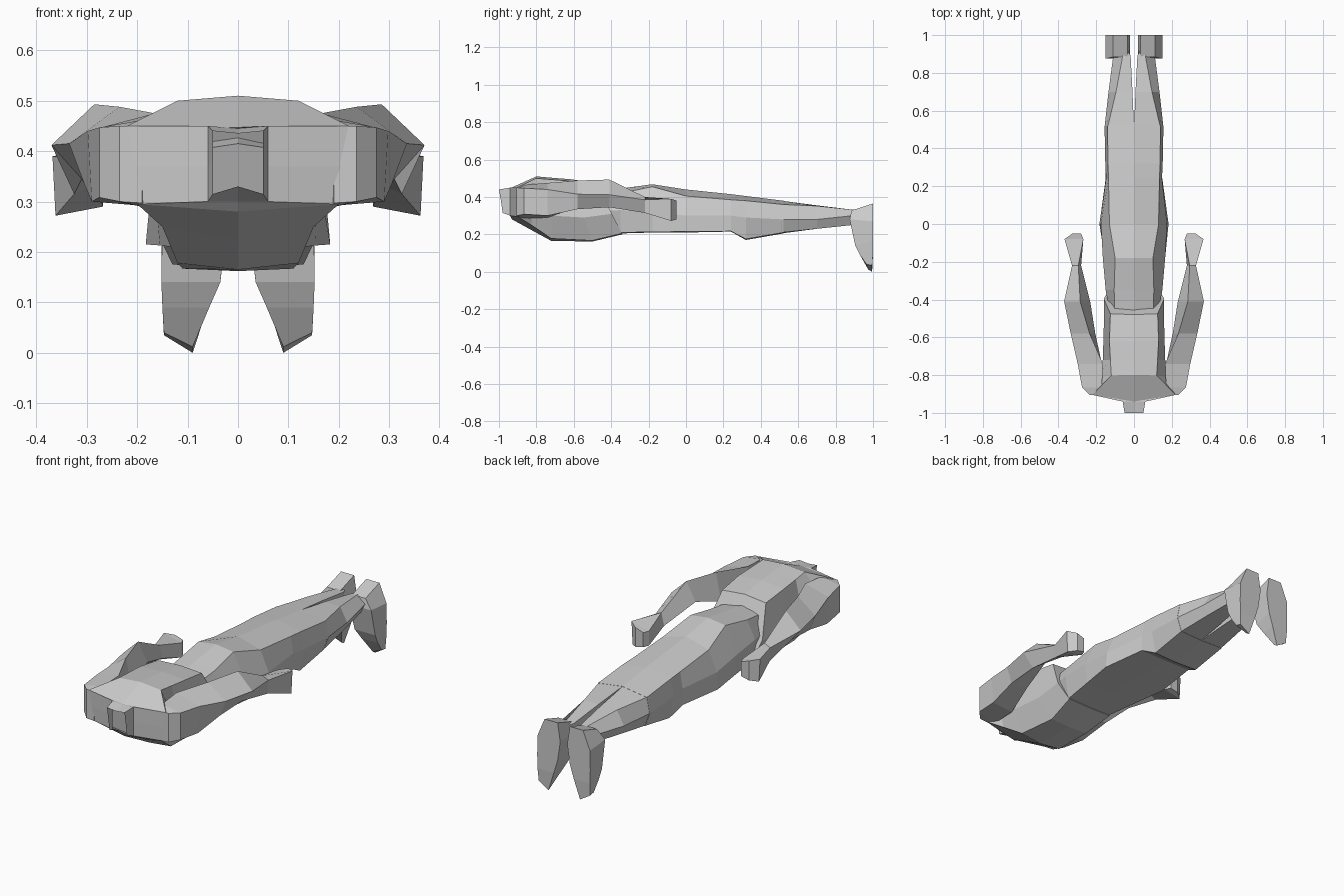
import bpy, bmesh


def loft(name, rings, cap_start=True, cap_end=True, mirror=False):
    """Skin equal-length rings of 3D points into a flat-shaded part."""
    bm = bmesh.new()
    loops = [[bm.verts.new(p) for p in ring] for ring in rings]
    n = len(loops[0])
    for a, b in zip(loops, loops[1:]):
        for i in range(n):
            j = (i + 1) % n
            bm.faces.new((a[i], a[j], b[j], b[i]))
    if cap_start:
        bm.faces.new(loops[0][::-1])
    if cap_end:
        bm.faces.new(loops[-1])
    bmesh.ops.recalc_face_normals(bm, faces=bm.faces)
    mesh = bpy.data.meshes.new(name)
    bm.to_mesh(mesh)
    bm.free()
    obj = bpy.data.objects.new(name, mesh)
    bpy.context.collection.objects.link(obj)
    if mirror:
        mod = obj.modifiers.new("Mirror", 'MIRROR')
        mod.use_mirror_merge = False
    return obj


def body_ring(yt, yb, sweep, zt, xt, ze, xs, zs, xb, zb, zc):
    """Symmetric 8-sided section: top, shoulder edge, side, lower edge, bottom."""
    half = [(xt, ze), (xs, zs), (xb, zb)]
    pts = [(0, zt)] + half + [(0, zc)] + [(-x, z) for x, z in half[::-1]]
    out = []
    for x, z in pts:
        t = min(max((zt - z) / (zt - zc), 0), 1)
        out.append((x, yt + (yb - yt) * t + sweep * abs(x), z))
    return out


# upper body with open neck stub and slanted hem
upper = [
    (-1.00, -.98, 0, .435, .05, .44, .05, .38, .05, .315, .33),
    (-.94, -.94, 0, .445, .06, .45, .06, .37, .06, .30, .30),
    (-.94, -.93, .16, .447, .22, .45, .23, .37, .20, .295, .28),
    (-.80, -.83, 0, .51, .12, .50, .20, .39, .15, .25, .225),
    (-.72, -.72, 0, .503, .125, .493, .165, .30, .12, .178, .165),
    (-.62, -.50, 0, .495, .13, .485, .16, .29, .11, .167, .162),
    (-.48, -.34, 0, .475, .125, .465, .16, .31, .13, .205, .20),
]
loft("upper_body", [body_ring(*r) for r in upper], cap_start=False)

# hips and thighs, tucked under the hem
lower = [
    (-.52, -.45, 0, .415, .10, .40, .125, .32, .10, .215, .215),
    (-.35, -.35, 0, .445, .105, .42, .15, .33, .13, .21, .205),
    (-.18, -.18, 0, .468, .10, .455, .165, .32, .155, .213, .21),
    (.00, .00, 0, .44, .13, .405, .175, .30, .183, .215, .21),
    (.24, .24, 0, .415, .135, .385, .148, .30, .15, .217, .215),
    (.32, .32, 0, .405, .138, .38, .152, .29, .13, .175, .17),
    (.52, .52, 0, .38, .14, .36, .156, .28, .13, .21, .205),
]
loft("hips_and_thighs", [body_ring(*r) for r in lower])

# lower legs
legs = [
    (.51, [(.0, .38), (.14, .36), (.156, .28), (.13, .21), (.0, .205)]),
    (.70, [(.008, .355), (.095, .352), (.135, .28), (.11, .23), (.010, .23)]),
    (.89, [(.018, .325), (.06, .332), (.11, .30), (.085, .25), (.025, .25)]),
    (.94, [(.04, .32), (.06, .33), (.09, .30), (.08, .26), (.04, .26)]),
]
loft("lower_leg", [[(x, y, z) for x, z in pts] for y, pts in legs], mirror=True)

# feet with soles facing back and toes pointing down
feet = [  # inner x, outer x, front y and z, sole y and z
    (.035, .11, .885, .328, 1, .365),
    (.02, .15, .875, .28, 1, .27),
    (.035, .152, .905, .14, 1, .17),
    (.057, .15, .93, .09, 1, .10),
    (.09, .145, .975, .015, 1, .01),
]
rings = []
for xi, xo, yf, zf, yb, zb in feet:
    rings.append([(xi, yf, zf), (xo, yf, zf), (xo, yb, zb), (xi, yb, zb)])
rings[-1] = [(.09, .975, .012), (.147, .965, .04), (.147, .995, .035), (.09, .995, .0)]
loft("foot", rings, mirror=True)

# arms: corners run top-inner, top-outer, bottom-outer, bottom-inner
arms = [
    (-.905, [(.19, .45), (.235, .45), (.235, .30), (.19, .297)]),
    (-.865, [(.17, .465), (.275, .447), (.275, .308), (.17, .285)]),
    (-.74, [(.165, .475), (.298, .44), (.29, .30), (.17, .29)]),
    (-.58, [(.235, .488), (.335, .415), (.305, .335), (.205, .345)]),
    (-.41, [(.285, .493), (.37, .412), (.31, .345), (.232, .40)]),
    (-.22, [(.295, .40), (.328, .385), (.325, .315), (.28, .335)]),
    (-.08, [(.268, .365), (.368, .39), (.362, .272), (.268, .29)]),
    (-.05, [(.28, .365), (.325, .38), (.325, .28), (.28, .29)]),
]
loft("arm", [[(x, y, z) for x, z in pts] for y, pts in arms], mirror=True)
